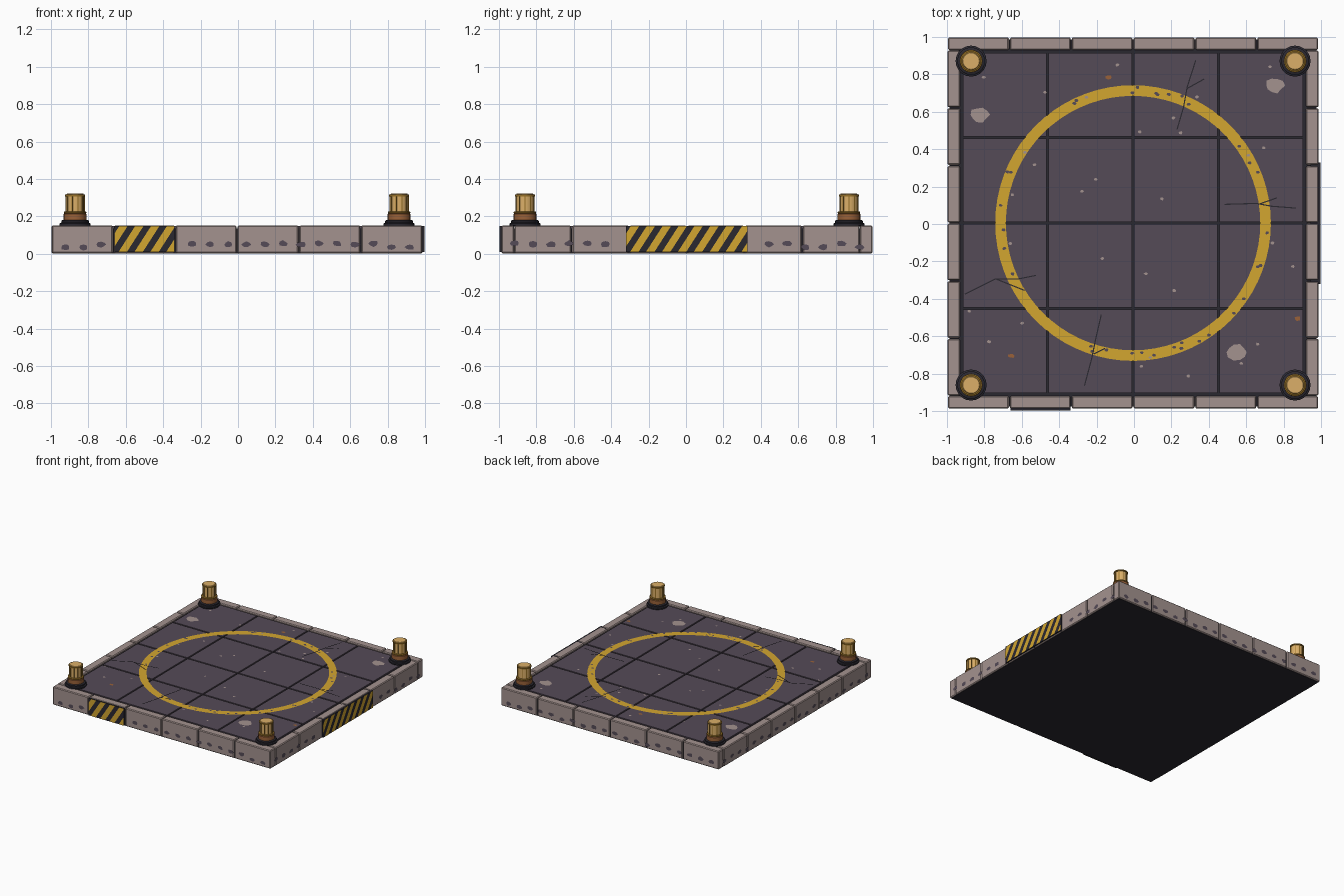
import bpy, bmesh, random
from math import sin, cos, pi, radians
from mathutils import Vector, Matrix

if "Cube" in bpy.data.objects:
    bpy.data.objects.remove(bpy.data.objects["Cube"])

rng = random.Random(4)
SHIFT = Vector((-0.005, 0.005, 0))
HALF, DECK = 0.992, 0.147


def material(name, r, g, b):
    m = bpy.data.materials.new(name)
    m.diffuse_color = (r, g, b, 1)
    m.use_nodes = True
    m.node_tree.nodes["Principled BSDF"].inputs["Base Color"].default_value = m.diffuse_color
    return m


STONE = material("kerb_stone", 0.37, 0.29, 0.275)
SLATE = material("deck_slate", 0.09, 0.07, 0.095)
DARK = material("dark_metal", 0.023, 0.021, 0.03)
YELLOW = material("yellow_paint", 0.65, 0.38, 0.03)
GLASS = material("amber_glass", 0.71, 0.43, 0.14)
RUST = material("rust", 0.32, 0.12, 0.04)
BRASS = material("brass", 0.3, 0.16, 0.02)


def finish(name, bm, mat, bevel=0, smooth=False):
    me = bpy.data.meshes.new(name)
    bm.to_mesh(me)
    bm.free()
    ob = bpy.data.objects.new(name, me)
    bpy.context.collection.objects.link(ob)
    ob.location = SHIFT
    me.materials.append(mat)
    if bevel:
        mod = ob.modifiers.new("bevel", 'BEVEL')
        mod.width, mod.segments = bevel, 1
    if smooth:
        bpy.ops.object.select_all(action='DESELECT')
        ob.select_set(True)
        bpy.context.view_layer.objects.active = ob
        bpy.ops.object.shade_smooth_by_angle(angle=radians(35))
    return ob


def boxes(name, spans, mat, bevel=0):
    """One mesh of boxes, each given as (x0, x1, y0, y1, z0, z1)."""
    bm = bmesh.new()
    for x0, x1, y0, y1, z0, z1 in spans:
        m = Matrix.Translation(((x0 + x1) / 2, (y0 + y1) / 2, (z0 + z1) / 2))
        bmesh.ops.create_cube(bm, size=1, matrix=m @ Matrix.Diagonal((x1 - x0, y1 - y0, z1 - z0, 1)))
    return finish(name, bm, mat, bevel)


def decals(name, polys, mat):
    bm = bmesh.new()
    for p in polys:
        bm.faces.new([bm.verts.new(v) for v in p])
    return finish(name, bm, mat)


def blob(u, v, ru, rv, n=8):
    return [(u + ru * k * cos(2 * pi * i / n), v + rv * k * sin(2 * pi * i / n))
            for i in range(n) for k in [rng.uniform(0.75, 1.1)]]


def on_deck(poly, lift=0.004):
    return [(x, y, DECK + lift) for x, y in poly]


def on_side(poly, side, d):
    """Place a (u, z) outline on side 0 front, 1 right, 2 back, 3 left."""
    rot = Matrix.Rotation(side * pi / 2, 3, 'Z')
    return [rot @ Vector((u, -d, z)) for u, z in poly]


# Core slab, seen dark in the joints
boxes("core_slab", [(-0.982, 0.982, -0.982, 0.982, 0.0, 0.136)], DARK)

# Deck tiles
edges = [-0.915, -0.457, 0, 0.457, 0.915]
g = 0.006
boxes("deck_tiles", [(a + g, b - g, c + g, d - g, 0.10, DECK)
                     for a, b in zip(edges, edges[1:]) for c, d in zip(edges, edges[1:])], SLATE)

# Kerb blocks: full rows front and back, shorter rows between them
kerb = []
for s in (-1, 1):
    lo, hi = sorted((s * 0.925, s * HALF))
    for i in range(6):
        a, b = -HALF + i * HALF / 3, -HALF + (i + 1) * HALF / 3
        kerb.append((a + 0.003, b - 0.003, lo, hi, 0.002, 0.151))
        a, b = (i - 3) * 0.925 / 3, (i - 2) * 0.925 / 3
        kerb.append((lo, hi, a + 0.003, b - 0.003, 0.002, 0.151))
boxes("kerb_blocks", kerb, STONE, 0.006)

# Hazard panels with slanted stripes
for name, side, u0, u1 in (("front", 0, -0.655, -0.335), ("right", 1, -0.325, 0.325)):
    z0, z1, d = 0.008, 0.148, 1.002
    box = (u0, u1, -d, -0.95, z0, z1) if side == 0 else (0.95, d, u0, u1, z0, z1)
    boxes(name + "_hazard_panel", [box], DARK)
    bm = bmesh.new()
    for i in range(-2, 9):
        u = u0 + 0.02 + i * 0.085
        bm.faces.new([bm.verts.new((x, -d - 0.001, z)) for x, z in
                      ((u, z0), (u + 0.045, z0), (u + 0.135, z1), (u + 0.09, z1))])
    for u, sign in ((u0, -1), (u1, 1)):
        bmesh.ops.bisect_plane(bm, geom=bm.verts[:] + bm.edges[:] + bm.faces[:],
                               plane_co=(u, 0, 0), plane_no=(sign, 0, 0), clear_outer=True)
    bm.transform(Matrix.Rotation(side * pi / 2, 4, 'Z'))
    finish(name + "_hazard_stripes", bm, YELLOW)

# Chipped spots along the kerb sides
spots = []
for side in range(4):
    for i in range(20):
        u = -0.92 + i * 0.097
        if (side == 0 and -0.69 < u < -0.3) or (side == 1 and abs(u) < 0.36):
            continue
        spots.append(on_side(blob(u, rng.choice((0.035, 0.05, 0.055)), 0.026, 0.017), side, HALF + 0.001))
decals("kerb_chips", spots, SLATE)

# Painted landing ring
n, ring = 72, []
for i in range(n):
    a, b = 2 * pi * i / n, 2 * pi * (i + 1) / n
    ring.append(on_deck([(r * cos(t), r * sin(t)) for r, t in
                         ((0.68, a), (0.737, a), (0.737, b), (0.68, b))], 0.002))
decals("landing_ring", ring, YELLOW)

# Worn patches, rust spots and small flecks
worn = [blob(x, y, 0.055, 0.045, 10) for x, y in ((0.755, 0.735), (-0.82, 0.58), (0.555, -0.69))]
worn += [blob(rng.uniform(-0.88, 0.88), rng.uniform(-0.88, 0.88), 0.011, 0.009, 6) for _ in range(32)]
decals("worn_patches", [on_deck(p, 0.003) for p in worn], STONE)
decals("rust_spots", [on_deck(blob(x, y, 0.018, 0.013, 7), 0.003)
                      for x, y in ((-0.13, 0.78), (-0.65, -0.71), (0.88, -0.51))], RUST)
flecks = []
for _ in range(34):
    t, r = rng.uniform(0, 2 * pi), rng.uniform(0.69, 0.728)
    flecks.append(on_deck(blob(r * cos(t), r * sin(t), 0.012, 0.009, 6), 0.004))
decals("ring_wear", flecks, SLATE)

# Cracks as thin tapering strips
cracks = [[(0.335, 0.87), (0.29, 0.73), (0.27, 0.62), (0.235, 0.5)], [(0.29, 0.72), (0.38, 0.77)],
          [(0.49, 0.1), (0.66, 0.105), (0.74, 0.09), (0.87, 0.08)], [(0.67, 0.1), (0.77, 0.135)],
          [(-0.9, -0.38), (-0.74, -0.3), (-0.62, -0.3), (-0.52, -0.28)], [(-0.73, -0.3), (-0.58, -0.36)],
          [(-0.17, -0.49), (-0.2, -0.62), (-0.22, -0.72), (-0.26, -0.87)], [(-0.21, -0.7), (-0.15, -0.67)]]
strips = []
for path in cracks:
    for (x0, y0), (x1, y1) in zip(path, path[1:]):
        nrm = Vector((y1 - y0, x0 - x1)).normalized() * 0.003
        strips.append(on_deck([(x0 - nrm.x, y0 - nrm.y), (x0 + nrm.x, y0 + nrm.y),
                               (x1 + nrm.x, y1 + nrm.y), (x1 - nrm.x, y1 - nrm.y)], 0.008))
decals("deck_cracks", strips, DARK)


# Corner lamps
def lathe(name, profile, mat, cx, cy, n=20):
    bm = bmesh.new()
    rows = [[bm.verts.new((cx + r * cos(2 * pi * i / n), cy + r * sin(2 * pi * i / n), z))
             for i in range(n)] for r, z in profile]
    for a, b in zip(rows, rows[1:]):
        for i in range(n):
            j = (i + 1) % n
            bm.faces.new((a[i], a[j], b[j], b[i]))
    bm.faces.new(rows[0][::-1])
    bm.faces.new(rows[-1])
    return finish(name, bm, mat, smooth=True)


for fy, ny in ((-1, "front"), (1, "back")):
    for fx, nx in ((-1, "left"), (1, "right")):
        x, y, tag = fx * 0.866, fy * 0.866, f"{ny}_{nx}_lamp_"
        lathe(tag + "base", [(0.078, 0.146), (0.083, 0.152), (0.083, 0.162), (0.074, 0.166),
                             (0.074, 0.176), (0.068, 0.18)], DARK, x, y)
        lathe(tag + "collar", [(0.061, 0.178), (0.061, 0.212), (0.056, 0.216)], RUST, x, y)
        lathe(tag + "lower_ring", [(0.055, 0.214), (0.06, 0.217), (0.06, 0.224), (0.055, 0.227)], BRASS, x, y)
        lathe(tag + "glass", [(0.049, 0.22), (0.049, 0.314), (0.044, 0.321)], GLASS, x, y)
        lathe(tag + "upper_ring", [(0.048, 0.305), (0.054, 0.307), (0.054, 0.316), (0.048, 0.318)], BRASS, x, y)
        bm = bmesh.new()
        for i in range(10):
            m = Matrix.Translation((x, y, 0.266)) @ Matrix.Rotation(i * pi / 5, 4, 'Z')
            bmesh.ops.create_cube(bm, size=1, matrix=m @ Matrix.Translation((0.049, 0, 0))
                                  @ Matrix.Diagonal((0.006, 0.006, 0.09, 1)))
        finish(tag + "ribs", bm, BRASS)
